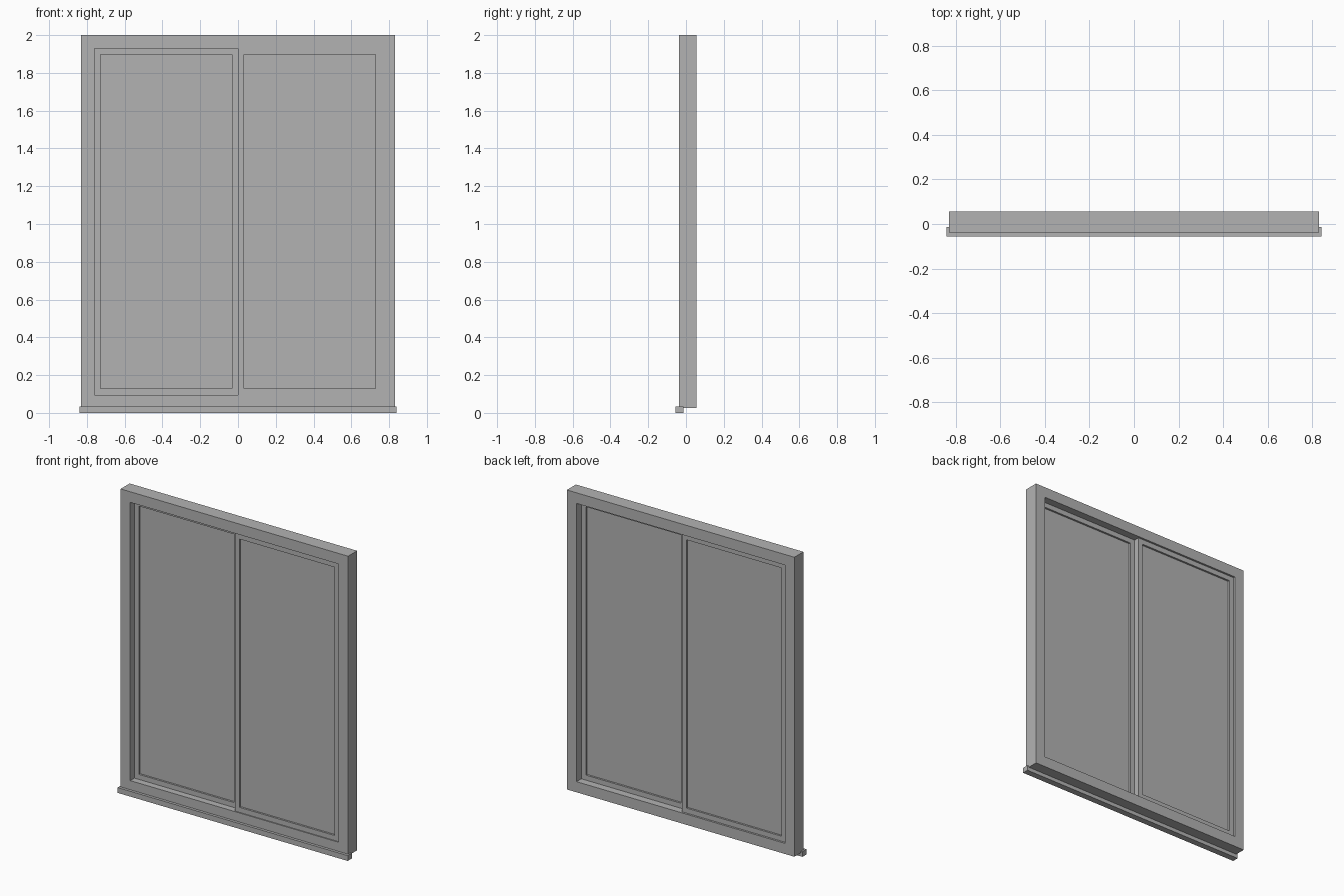
import bpy
import bmesh

default = bpy.data.objects.get("Cube")
if default:
    bpy.data.objects.remove(default, do_unlink=True)

# Single flat grey
grey = bpy.data.materials.new("window_grey")
grey.use_nodes = True
grey.diffuse_color = (0.45, 0.45, 0.45, 1)
grey.node_tree.nodes["Principled BSDF"].inputs["Base Color"].default_value = (0.45, 0.45, 0.45, 1)


def finish(name, bm):
    bmesh.ops.recalc_face_normals(bm, faces=bm.faces)
    mesh = bpy.data.meshes.new(name)
    bm.to_mesh(mesh)
    bm.free()
    mesh.materials.append(grey)
    obj = bpy.data.objects.new(name, mesh)
    bpy.context.collection.objects.link(obj)
    return obj


def box(name, x, y, z):
    """Box from (min, max) ranges on each axis."""
    bm = bmesh.new()
    bmesh.ops.create_cube(bm, size=1)
    for v in bm.verts:
        v.co = [r[0] if c < 0 else r[1] for c, r in zip(v.co, (x, y, z))]
    return finish(name, bm)


def ring(name, x, y, z, width):
    """Rectangular frame with an opening, 'width' wide on every side."""
    bm = bmesh.new()
    loops = []
    for depth in y:
        for w in (0, width):
            x0, x1, z0, z1 = x[0] + w, x[1] - w, z[0] + w, z[1] - w
            corners = ((x0, z0), (x1, z0), (x1, z1), (x0, z1))
            loops.append([bm.verts.new((cx, depth, cz)) for cx, cz in corners])
    front_out, front_in, back_out, back_in = loops
    for a, b in ((front_out, front_in), (front_in, back_in),
                 (back_in, back_out), (back_out, front_out)):
        for i in range(4):
            j = (i + 1) % 4
            bm.faces.new((a[i], a[j], b[j], b[i]))
    return finish(name, bm)


# Outer frame and projecting sill
FRAME = 0.07
ring("outer_frame", (-0.83, 0.83), (-0.038, 0.056), (0.025, 2.0), FRAME)
box("sill", (-0.84, 0.84), (-0.056, -0.014), (0, 0.035))

# Two sliding sashes on separate tracks, each with a pane
SASH = 0.033
bottom, top = 0.025 + FRAME, 2.0 - FRAME
for side, x, y in (("left", (0, 0.76), (-0.031, 0.006)),
                   ("right", (-0.76, 0), (0.006, 0.043))):
    ring(side + "_sash", x, y, (bottom, top), SASH)
    middle = sum(y) / 2
    box(side + "_pane", (x[0] + SASH, x[1] - SASH),
        (middle - 0.006, middle + 0.006), (bottom + SASH, top - SASH))
